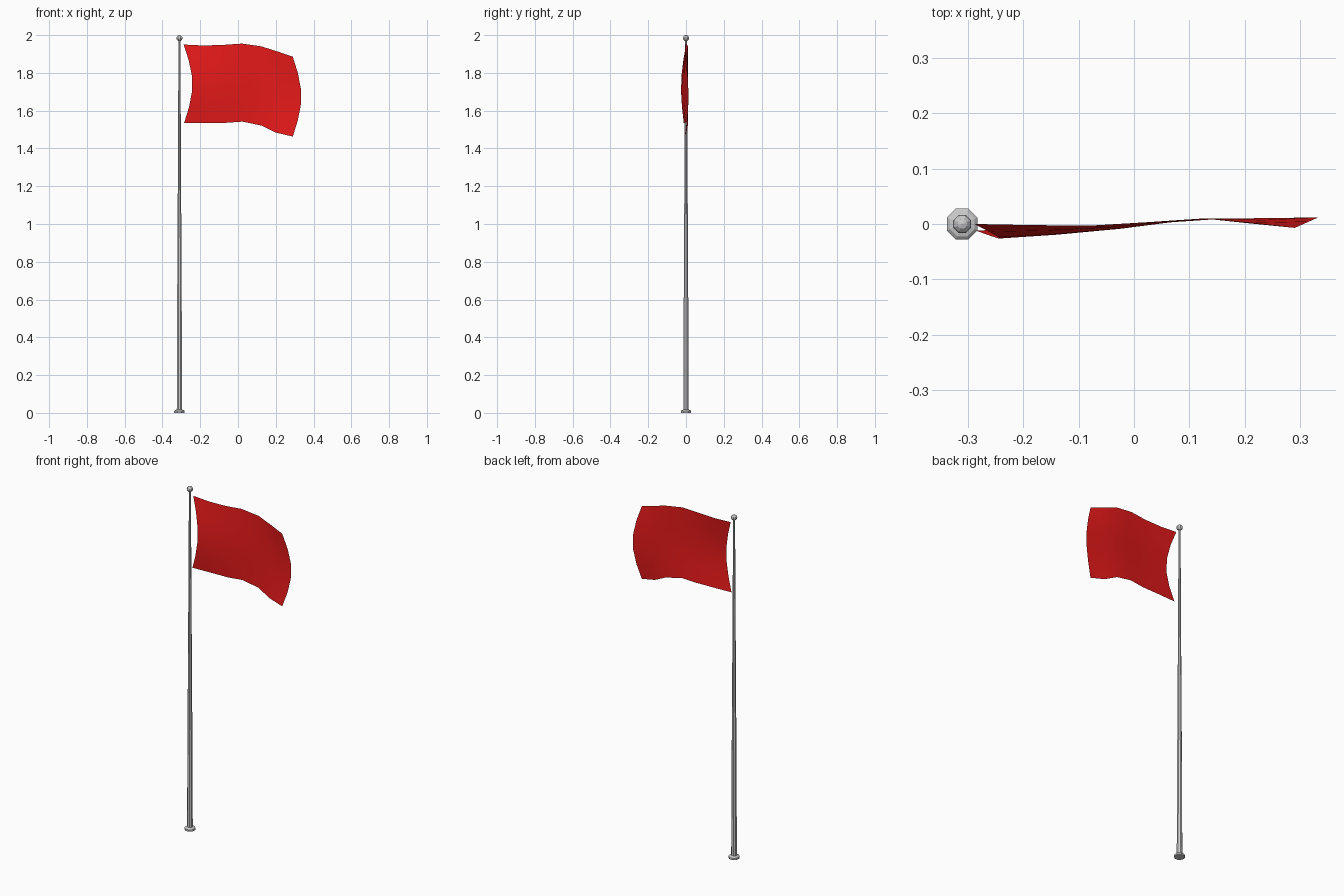
import bpy, bmesh, math

if "Cube" in bpy.data.objects:
    bpy.data.objects.remove(bpy.data.objects["Cube"])

PX = -0.31   # pole axis
SIDES = 8


def add_object(name, bm):
    mesh = bpy.data.meshes.new(name)
    bm.to_mesh(mesh)
    bm.free()
    obj = bpy.data.objects.new(name, mesh)
    bpy.context.collection.objects.link(obj)
    return obj


def lathe(name, profile):
    """Eight-sided turned part with capped ends, flats facing the axes."""
    bm = bmesh.new()
    rings = []
    for r, z in profile:
        rings.append([bm.verts.new((PX + r * math.cos((i + .5) * math.tau / SIDES),
                                    r * math.sin((i + .5) * math.tau / SIDES), z))
                      for i in range(SIDES)])
    for a, b in zip(rings, rings[1:]):
        for i in range(SIDES):
            j = (i + 1) % SIDES
            bm.faces.new((a[i], a[j], b[j], b[i]))
    bm.faces.new(rings[0][::-1])
    bm.faces.new(rings[-1])
    return add_object(name, bm)


# Foot plate, tapered pole and round finial
lathe("base_plate", [(.03, 0), (.03, .01), (.024, .015), (.016, .017)])
lathe("pole", [(.0155, .01), (.0125, .7), (.009, 1.28), (.0055, 1.975)])
ball = [(.0175 * math.sin(t), 1.984 - .016 * math.cos(t))
        for t in [math.pi * (k + .1) / 6.2 for k in range(7)]]
lathe("finial", ball)

# Flag: waved top and bottom edges, bowed between them
top = [(-.288, 0, 1.95), (-.185, -.002, 1.945), (-.08, -.003, 1.948), (.02, .003, 1.955),
       (.125, .01, 1.94), (.21, .002, 1.913), (.29, -.007, 1.886)]
bottom = [(-.285, -.012, 1.536), (-.18, -.007, 1.536), (-.06, -.003, 1.536), (.024, .003, 1.542),
          (.125, .01, 1.521), (.2, .002, 1.484), (.29, -.007, 1.463)]
bow = [-.02, -.015, -.006, 0, 0, .009, .02]
ROWS = 5
bm = bmesh.new()
grid = []
for t, b, d in zip(top, bottom, bow):
    col = []
    for k in range(ROWS + 1):
        v = k / ROWS
        s = math.sin(math.pi * v)
        x, y, z = (p + (q - p) * v for p, q in zip(t, b))
        col.append(bm.verts.new((x + .045 * s, y + d * s, z)))
    grid.append(col)
for a, b in zip(grid, grid[1:]):
    for k in range(ROWS):
        bm.faces.new((a[k], a[k + 1], b[k + 1], b[k]))
for f in bm.faces:
    f.smooth = True
flag = add_object("flag", bm)
red = bpy.data.materials.new("red_cloth")
red.diffuse_color = (.8, .01, .01, 1)
red.use_nodes = True
red.node_tree.nodes["Principled BSDF"].inputs["Base Color"].default_value = red.diffuse_color
flag.data.materials.append(red)
